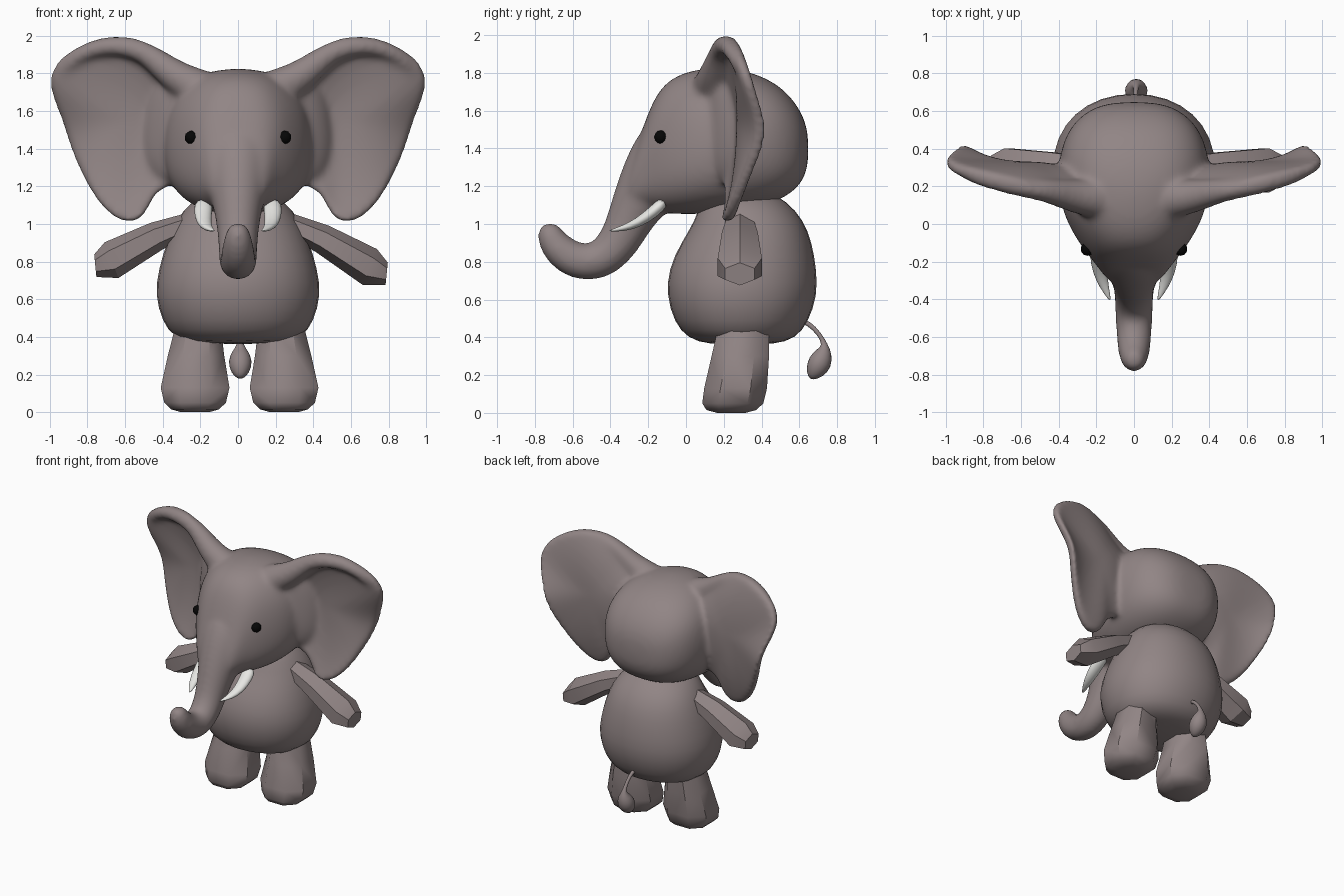
import bpy, bmesh, math
from mathutils import Vector

if "Cube" in bpy.data.objects:
    bpy.data.objects.remove(bpy.data.objects["Cube"])


def material(name, rgb):
    m = bpy.data.materials.new(name)
    m.diffuse_color = (*rgb, 1)
    m.use_nodes = True
    m.node_tree.nodes["Principled BSDF"].inputs["Base Color"].default_value = m.diffuse_color
    return m


SKIN = material("warm grey skin", (0.285, 0.235, 0.235))
IVORY = material("ivory", (0.85, 0.85, 0.82))
BLACK = material("eye black", (0.002, 0.002, 0.002))


def loft(bm, rings):
    """Skin a list of equal-length point rings and cap both ends."""
    vs = [[bm.verts.new(p) for p in r] for r in rings]
    n = len(vs[0])
    for a, b in zip(vs, vs[1:]):
        for i in range(n):
            j = (i + 1) % n
            bm.faces.new((a[i], a[j], b[j], b[i]))
    bm.faces.new(vs[0][::-1])
    bm.faces.new(vs[-1])


def oval(n, rx, ry, power=2.0, turn=0.0):
    """2D superellipse."""
    out = []
    for i in range(n):
        a = 2 * math.pi * (i + turn) / n
        c, s = math.cos(a), math.sin(a)
        out.append((rx * math.copysign(abs(c) ** (2 / power), c),
                    ry * math.copysign(abs(s) ** (2 / power), s)))
    return out


def tube(bm, path, n=12, wide=1.0, tall=1.0, side=Vector((1, 0, 0))):
    """Oval tube through (x, y, z, radius) points."""
    pts = [Vector(p[:3]) for p in path]
    rings = []
    for i, p in enumerate(pts):
        t = (pts[min(i + 1, len(pts) - 1)] - pts[max(i - 1, 0)]).normalized()
        u = (side - t * side.dot(t)).normalized()
        v = t.cross(u)
        r = path[i][3]
        rings.append([p + u * a + v * b for a, b in oval(n, r * wide, r * tall)])
    loft(bm, rings)


def finish(bm, name, mat, subsurf=0, angle=180):
    bmesh.ops.recalc_face_normals(bm, faces=bm.faces)
    me = bpy.data.meshes.new(name)
    bm.to_mesh(me)
    bm.free()
    me.materials.append(mat)
    ob = bpy.data.objects.new(name, me)
    bpy.context.collection.objects.link(ob)
    bpy.ops.object.select_all(action='DESELECT')
    ob.select_set(True)
    bpy.context.view_layer.objects.active = ob
    bpy.ops.object.shade_smooth_by_angle(angle=math.radians(angle))
    if subsurf:
        ob.modifiers.new("smooth", 'SUBSURF').levels = subsurf
        ob.modifiers["smooth"].render_levels = subsurf
    return ob


# Body: stacked ovals (z, half width, front y, back y)
bm = bmesh.new()
loft(bm, [[(x, (f + b) / 2 + y, z) for x, y in oval(16, w, (b - f) / 2, 2.15)]
          for z, w, f, b in [(0.36, 0.21, 0.12, 0.47), (0.395, 0.35, 0.0, 0.59),
                             (0.48, 0.41, -0.07, 0.655), (0.62, 0.452, -0.112, 0.705),
                             (0.76, 0.432, -0.102, 0.7), (0.9, 0.388, -0.035, 0.675),
                             (1.02, 0.335, 0.045, 0.63), (1.12, 0.26, 0.07, 0.54),
                             (1.18, 0.13, 0.15, 0.43)]])
finish(bm, "body", SKIN, 1)

# Head: cross-sections from the back to the brow, wider at the cheeks
# (y, low z, high z, half width, cheek flare)
bm = bmesh.new()
loft(bm, [[(x * (1 - k * z / (hi - lo) * 2), y, (lo + hi) / 2 + z)
           for x, z in oval(20, w, (hi - lo) / 2, 2.45)]
          for y, lo, hi, w, k in [(0.65, 1.31, 1.48, 0.11, 0), (0.61, 1.2, 1.61, 0.25, 0),
                                  (0.5, 1.12, 1.74, 0.36, 0), (0.35, 1.075, 1.81, 0.405, 0),
                                  (0.2, 1.06, 1.835, 0.41, 0.04), (0.05, 1.045, 1.825, 0.378, 0.1),
                                  (-0.08, 1.05, 1.78, 0.305, 0.14), (-0.16, 1.06, 1.69, 0.248, 0.12),
                                  (-0.22, 1.08, 1.54, 0.2, 0.08), (-0.28, 1.08, 1.36, 0.16, 0),
                                  (-0.33, 1.08, 1.2, 0.1, 0)]])

# Trunk, blended into the head
tube(bm, [(0, -0.02, 1.42, 0.23), (0, -0.13, 1.3, 0.205), (0, -0.225, 1.16, 0.16),
          (0, -0.295, 1.03, 0.126), (0, -0.35, 0.91, 0.113), (0, -0.43, 0.82, 0.109),
          (0, -0.52, 0.792, 0.104), (0, -0.61, 0.815, 0.1), (0, -0.685, 0.875, 0.09),
          (0, -0.725, 0.945, 0.075), (0, -0.73, 1.01, 0.045)], 16, 0.95)

# Ears: cupped fans inside a 3D rim
RIM = [(0.2, 0.15, 1.76), (0.33, 0.14, 1.86), (0.44, 0.16, 1.95), (0.56, 0.185, 2.0),
       (0.69, 0.22, 2.005), (0.82, 0.25, 1.965), (0.93, 0.28, 1.9), (0.995, 0.31, 1.82),
       (1.005, 0.34, 1.73), (0.965, 0.38, 1.62), (0.92, 0.405, 1.51), (0.895, 0.395, 1.41),
       (0.84, 0.335, 1.28), (0.765, 0.275, 1.14), (0.68, 0.23, 1.04), (0.58, 0.21, 0.995),
       (0.51, 0.215, 1.025), (0.465, 0.22, 1.1), (0.43, 0.22, 1.18), (0.33, 0.22, 1.2),
       (0.22, 0.22, 1.4), (0.2, 0.2, 1.6)]
MID = Vector((0.58, 0.3, 1.55))
for side in (1, -1):
    ear = bmesh.new()
    rows = []
    for s in (1, 0.93, 0.82, 0.6, 0.3):
        row = []
        for p in RIM:
            q = MID.lerp(Vector(p), s)
            q.y = MID.y + (p[1] - MID.y) * s ** 2.5
            row.append(ear.verts.new((q.x * side, q.y, q.z)))
        rows.append(row)
    hub = ear.verts.new((MID.x * side, MID.y, MID.z))
    n = len(RIM)
    for i in range(n):
        j = (i + 1) % n
        for a, b in zip(rows, rows[1:]):
            ear.faces.new((a[i], a[j], b[j], b[i]))
        ear.faces.new((rows[-1][i], rows[-1][j], hub))
    bmesh.ops.recalc_face_normals(ear, faces=ear.faces)
    # give the sheet thickness by closing a front and a back copy
    front = list(ear.verts)
    dup = bmesh.ops.duplicate(ear, geom=ear.verts[:] + ear.edges[:] + ear.faces[:])
    pair = dup["vert_map"]
    back = [pair[v] for v in front]
    for v, w in zip(front, back):
        v.co.y -= 0.033
        w.co.y += 0.033
    for i in range(n):
        a, b = rows[0][i], rows[0][(i + 1) % n]
        ear.faces.new((a, b, pair[b], pair[a]))
    bmesh.ops.recalc_face_normals(ear, faces=ear.faces)
    tmp = bpy.data.meshes.new("ear_part")
    ear.to_mesh(tmp)
    ear.free()
    bm.from_mesh(tmp)
    bpy.data.meshes.remove(tmp)
    # rolled upper rim running out of the brow
    depth = Vector((0, 1, 0))
    tube(bm, [(side * x, y, z, r) for x, y, z, r in
              [(0.12, 0.13, 1.68, 0.13), (0.27, 0.14, 1.745, 0.1), (0.38, 0.16, 1.82, 0.082),
               (0.48, 0.18, 1.905, 0.062), (0.58, 0.19, 1.94, 0.055), (0.7, 0.215, 1.95, 0.05),
               (0.82, 0.245, 1.915, 0.046), (0.905, 0.28, 1.85, 0.042),
               (0.945, 0.325, 1.75, 0.03)]], 12, side=depth)
    # sloping web between cheek and ear: flat oval turned outward
    slope = Vector((side * 0.8, 0.6, 0))
    tube(bm, [(side * x, y, z, r) for x, y, z, r in
              [(0.33, 0.19, 1.78, 0.1), (0.37, 0.205, 1.65, 0.13), (0.39, 0.21, 1.48, 0.14),
               (0.395, 0.21, 1.33, 0.13), (0.37, 0.21, 1.22, 0.08)]], 14, 1, 0.42, slope)

bmesh.ops.recalc_face_normals(bm, faces=bm.faces)
head = finish(bm, "head_trunk_and_ears", SKIN, 2)
fuse = head.modifiers.new("fuse", 'REMESH')
fuse.mode = 'VOXEL'
fuse.voxel_size = 0.016
fuse.use_smooth_shade = True
relax = head.modifiers.new("relax", 'SMOOTH')
relax.factor = 0.5
relax.iterations = 16

for side, label in ((1, "left"), (-1, "right")):
    # Arm: tapered faceted prism, (x, z, half depth, half height, slant)
    bm = bmesh.new()
    lift = 0 if side > 0 else 0.04
    reach = 1 if side > 0 else 0.96
    loft(bm, [[(side * reach * (x + b * k), 0.285 + a, z + b + lift * (x - 0.25) * 2)
               for a, b in oval(6, ry, rz, 2, 0.5)]
              for x, z, ry, rz, k in [(0.25, 1.01, 0.08, 0.05, 0.5), (0.45, 0.92, 0.11, 0.07, 0.5),
                                      (0.7, 0.772, 0.135, 0.095, 0.4),
                                      (0.79, 0.735, 0.09, 0.06, 0.1)]])
    finish(bm, label + "_arm", SKIN, 0, 32)

    # Leg: faceted stump, (z, x centre, half width, front y, back y)
    bm = bmesh.new()
    shift = 0.005 if side > 0 else -0.012
    loft(bm, [[(side * (c + shift + x), (f + b) / 2 + y, z)
               for x, y in oval(8, w, (b - f) / 2, 2.4, 0.5)]
              for z, c, w, f, b in [(0.45, 0.225, 0.13, 0.16, 0.45), (0.3, 0.235, 0.16, 0.125, 0.45),
                                    (0.13, 0.24, 0.195, 0.085, 0.44), (0.05, 0.24, 0.175, 0.075, 0.42),
                                    (0.015, 0.24, 0.135, 0.1, 0.38), (0.0, 0.24, 0.08, 0.16, 0.32)]])
    finish(bm, label + "_leg", SKIN, 0, 44)

    # Tusk
    bm = bmesh.new()
    tube(bm, [(side * x, y, z, r) for x, y, z, r in
              [(0.18, -0.11, 1.125, 0.043), (0.187, -0.17, 1.065, 0.043),
               (0.182, -0.25, 1.008, 0.035), (0.16, -0.33, 0.976, 0.022),
               (0.125, -0.41, 0.963, 0.004)]], 10, 1.2, 0.8)
    finish(bm, label + "_tusk", IVORY, 1)

    # Eye
    bm = bmesh.new()
    bmesh.ops.create_icosphere(bm, subdivisions=2, radius=0.036)
    for v in bm.verts:
        v.co += Vector((side * 0.248, -0.133, 1.46))
    finish(bm, label + "_eye", BLACK, 0, 30)

# Tail with a drop-shaped tuft
bm = bmesh.new()
tube(bm, [(0, 0.6, 0.49, 0.015), (0.005, 0.65, 0.475, 0.014), (0.01, 0.705, 0.42, 0.012),
          (0.012, 0.738, 0.36, 0.014), (0.012, 0.732, 0.325, 0.045), (0.012, 0.712, 0.27, 0.07),
          (0.012, 0.68, 0.215, 0.055), (0.012, 0.657, 0.18, 0.014)], 10)
finish(bm, "tail", SKIN, 1)
